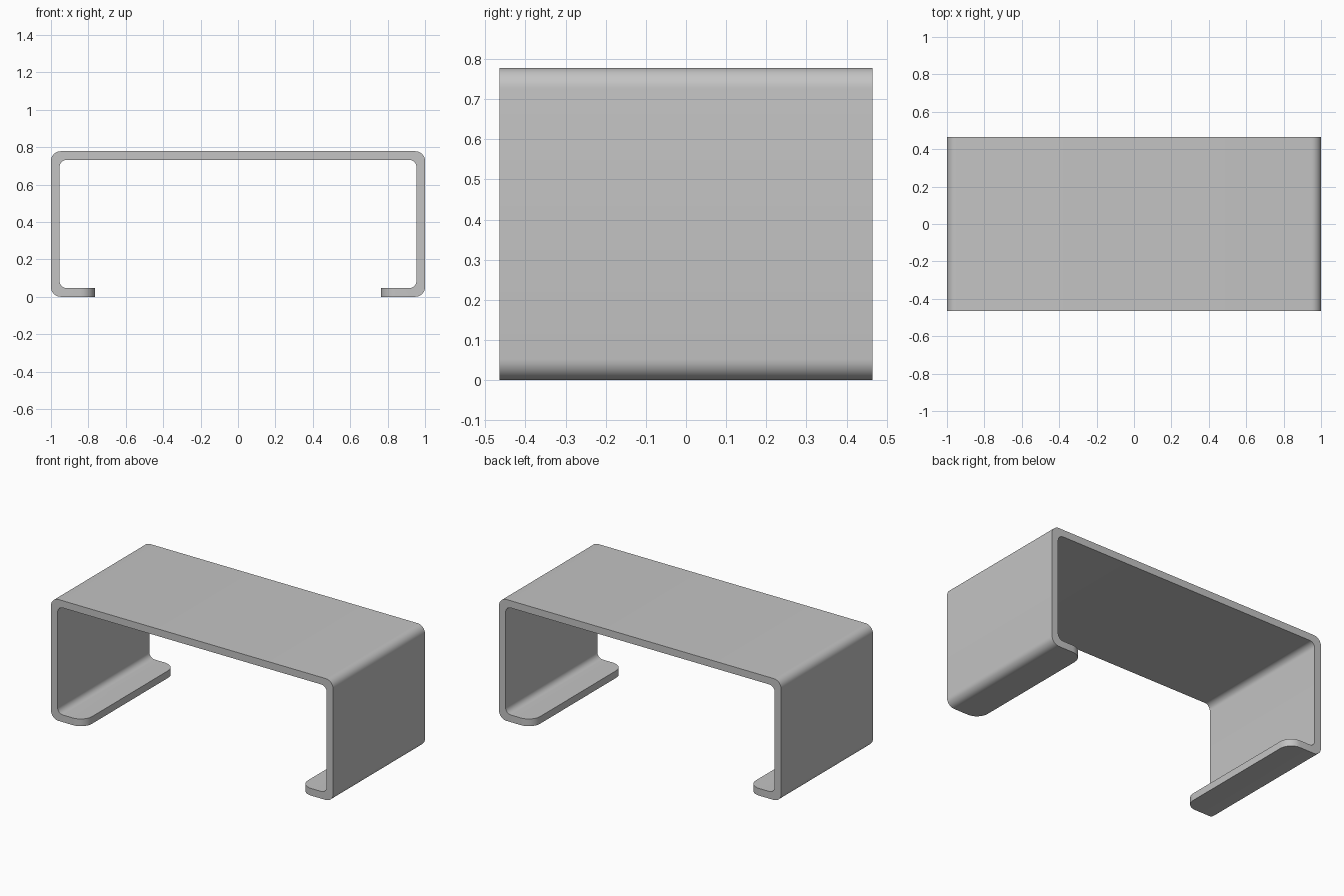
import bpy, bmesh, math
from mathutils import Vector

cube = bpy.data.objects.get("Cube")
if cube:
    bpy.data.objects.remove(cube, do_unlink=True)

WIDTH, DEPTH, HEIGHT = 2.0, 0.93, 0.778
THICK = 0.046        # sheet thickness
LIP_X = 0.765        # inner tip of each foot lip
R_OUT, R_IN = 0.052, 0.038
LIP_R = 0.08         # rounding of the lip corners in plan


def arc(cx, cz, r, start, steps=8):
    """Quarter circle, counter-clockwise from the start angle in degrees."""
    angles = [math.radians(start + 90 * i / steps) for i in range(steps + 1)]
    return [(cx + r * math.cos(a), cz + r * math.sin(a)) for a in angles]


def side(inset, r):
    """Right half of the bent profile, from the lip tip up to the top corner."""
    cx = WIDTH / 2 - inset - r
    return ([(LIP_X, inset)] + arc(cx, inset + r, r, -90)
            + arc(cx, HEIGHT - inset - r, r, 0))


def mirror(points):
    return [(-x, z) for x, z in points]


# Closed outline of the bent sheet
outer, inner = side(0, R_OUT), side(THICK, R_IN)
outline = outer + mirror(outer[::-1]) + mirror(inner) + inner[::-1]

# Extrude the outline from front to back
bm = bmesh.new()
front = bm.faces.new([bm.verts.new((x, -DEPTH / 2, z)) for x, z in outline])
extruded = bmesh.ops.extrude_face_region(bm, geom=[front], use_keep_orig=True)
back_verts = [g for g in extruded["geom"] if isinstance(g, bmesh.types.BMVert)]
bmesh.ops.translate(bm, verts=back_verts, vec=Vector((0, DEPTH, 0)))
bmesh.ops.recalc_face_normals(bm, faces=bm.faces[:])

# Round the four upright corners of the lips
corners = [e for e in bm.edges
           if all(abs(abs(v.co.x) - LIP_X) < 1e-4 for v in e.verts)
           and abs(e.verts[0].co.y - e.verts[1].co.y) < 1e-4
           and abs(e.verts[0].co.x - e.verts[1].co.x) < 1e-4]
bmesh.ops.bevel(bm, geom=corners, offset=LIP_R, offset_type='OFFSET',
                segments=8, profile=0.5, affect='EDGES')
bmesh.ops.recalc_face_normals(bm, faces=bm.faces[:])

mesh = bpy.data.meshes.new("bent_bracket")
bm.to_mesh(mesh)
bm.free()
bracket = bpy.data.objects.new("bent_bracket", mesh)
bpy.context.collection.objects.link(bracket)

# Plain grey metal
grey = bpy.data.materials.new("grey_metal")
grey.use_nodes = True
colour = (0.55, 0.55, 0.55, 1)
grey.diffuse_color = colour
grey.node_tree.nodes["Principled BSDF"].inputs["Base Color"].default_value = colour
mesh.materials.append(grey)

# Smooth bends, sharp rims
bpy.ops.object.select_all(action='DESELECT')
bracket.select_set(True)
bpy.context.view_layer.objects.active = bracket
bpy.ops.object.shade_smooth_by_angle(angle=math.radians(30))
